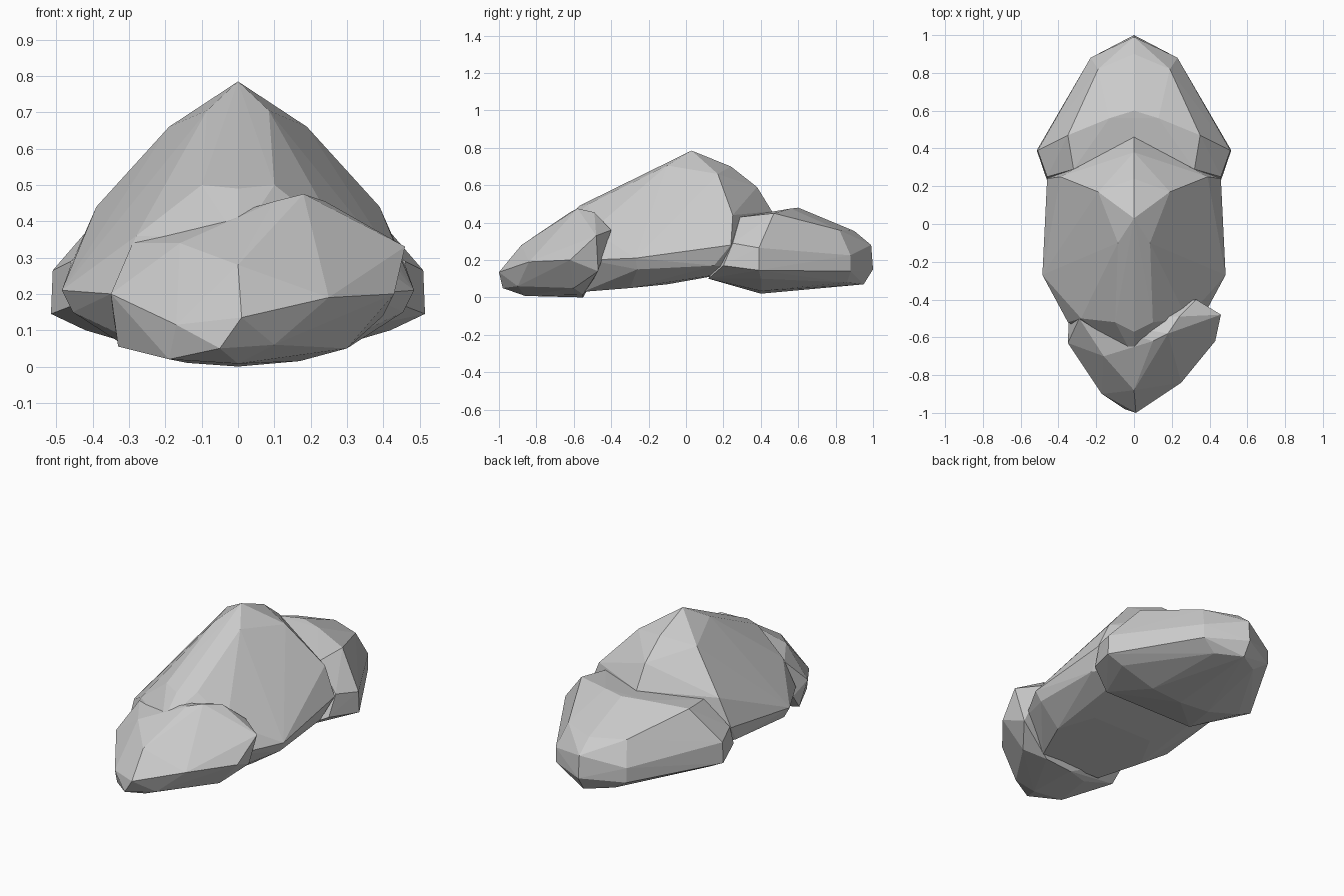
import bpy
import bmesh
import math

cube = bpy.data.objects.get("Cube")
if cube:
    bpy.data.objects.remove(cube, do_unlink=True)

# One flat stone colour
stone = bpy.data.materials.new("grey stone")
stone.use_nodes = True
stone.diffuse_color = (0.6, 0.6, 0.6, 1)
stone.node_tree.nodes["Principled BSDF"].inputs["Base Color"].default_value = stone.diffuse_color


def mirrored(points):
    """Add the opposite-side corner for every corner off the centre line."""
    return points + [(-x, y, z) for x, y, z in points if x != 0]


def boulder(name, corners):
    """Wrap a faceted rock skin around its corner points."""
    bm = bmesh.new()
    for corner in corners:
        bm.verts.new(corner)
    bmesh.ops.convex_hull(bm, input=bm.verts[:])
    loose = [v for v in bm.verts if not v.link_faces]
    bmesh.ops.delete(bm, geom=loose, context='VERTS')
    bmesh.ops.dissolve_limit(bm, angle_limit=math.radians(1),
                             verts=bm.verts[:], edges=bm.edges[:])
    bmesh.ops.recalc_face_normals(bm, faces=bm.faces[:])
    mesh = bpy.data.meshes.new(name)
    bm.to_mesh(mesh)
    bm.free()
    mesh.materials.append(stone)
    rock = bpy.data.objects.new(name, mesh)
    bpy.context.collection.objects.link(rock)
    return rock


# Tall central boulder with a peak and a long sloping front ridge
peak = [(0, .03, .785), (.085, -.1, .705), (.19, .17, .66),
        (0, .24, .7), (0, .38, .59), (0, .46, .46)]
shoulders = [(.39, .25, .44), (.46, .24, .28), (.485, -.27, .21)]
nose = [(0, -.57, .49), (.1, -.52, .5), (0, -.71, .35),
        (.28, -.5, .36), (.35, -.52, .2)]
base = [(.455, -.26, .15), (.43, .15, .17), (.3, -.3, .05),
        (.2, -.1, .07), (.2, -.55, .03), (.3, .35, .15)]
boulder("central_boulder", mirrored(peak + shoulders + nose + base))

# Broad rear boulder
crown = [(.32, .29, .43), (.35, .47, .45), (.13, .56, .475), (0, .6, .48)]
tail = [(.19, .82, .36), (0, .9, .355), (0, .99, .28),
        (0, 1, .15), (.23, .88, .225), (.23, .88, .14), (0, .95, .07)]
sides = [(.51, .39, .265), (.515, .39, .145), (.46, .25, .29), (.45, .2, .17)]
underside = [(.42, .4, .1), (.2, .4, .035), (0, .4, .02),
             (.14, .86, .08), (.3, .12, .1)]
boulder("rear_boulder", mirrored(crown + tail + sides + underside))

# Lopsided front boulder, higher on its left
top = [(.18, -.58, .475), (.1, -.62, .455), (.24, -.49, .455),
       (.33, -.4, .36), (.28, -.56, .4), (-.29, -.5, .34), (-.16, -.7, .34),
       (0, -.88, .28)]
flanks = [(.46, -.48, .33), (.43, -.62, .2), (.4, -.47, .14),
          (.25, -.84, .19), (-.35, -.63, .2), (-.345, -.5, .15)]
toe = [(.01, -1, .135), (-.05, -.98, .05), (-.17, -.9, .115),
       (.1, -.9, .06), (-.19, -.85, .02)]
bottom = [(.3, -.6, .05), (.17, -.55, .015), (0, -.55, 0),
          (-.14, -.6, .01), (-.33, -.58, .055), (0, -.86, .008)]
boulder("front_boulder", top + flanks + toe + bottom)
